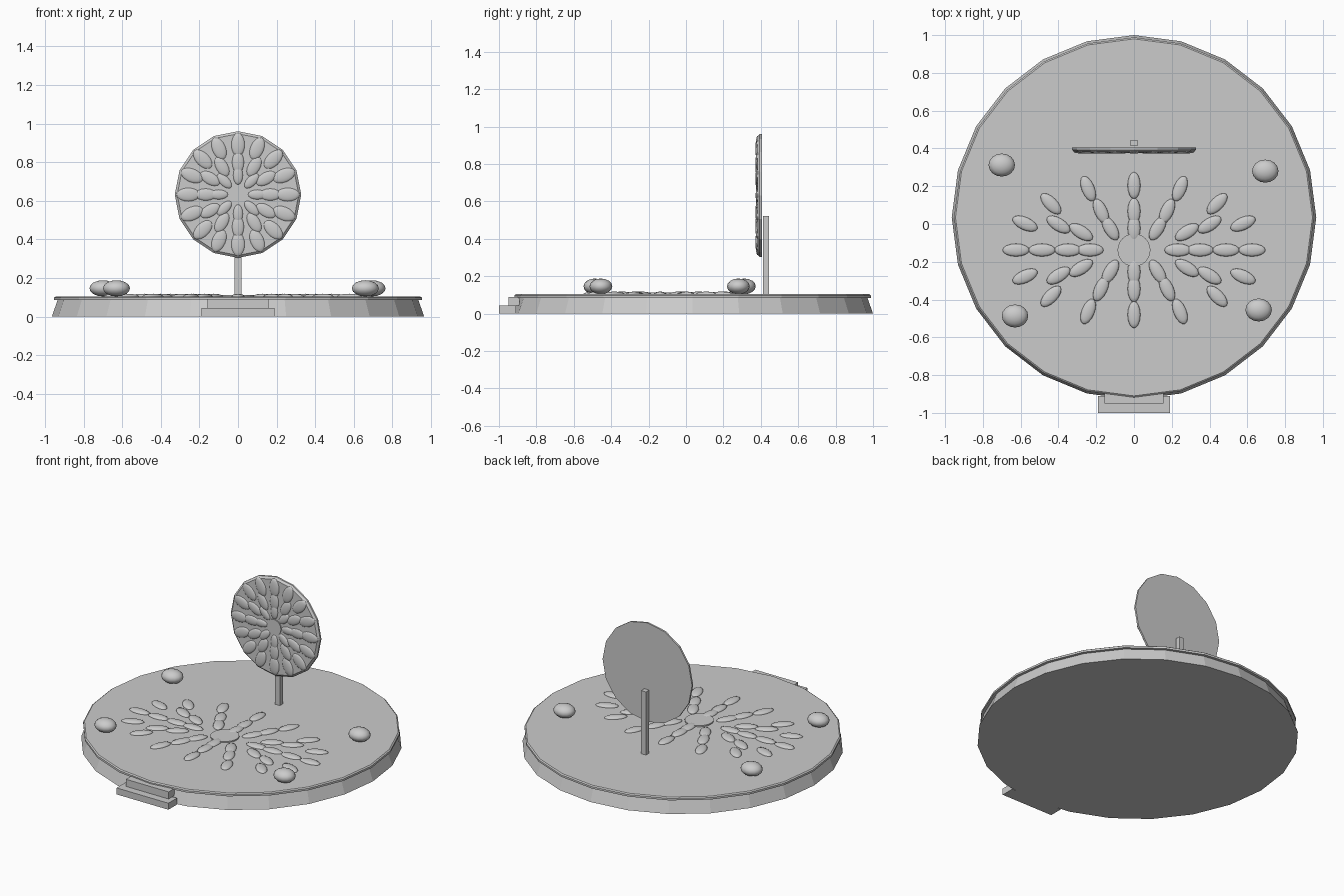
import bpy, bmesh
from math import sin, cos, pi, atan2
from mathutils import Matrix, Vector

if "Cube" in bpy.data.objects:
    bpy.data.objects.remove(bpy.data.objects["Cube"])


def finish(name, bm, smooth=False):
    bmesh.ops.recalc_face_normals(bm, faces=bm.faces)
    me = bpy.data.meshes.new(name)
    bm.to_mesh(me)
    bm.free()
    for p in me.polygons:
        p.use_smooth = smooth
    ob = bpy.data.objects.new(name, me)
    bpy.context.collection.objects.link(ob)
    return ob


def lathe(name, profile, sides, matrix):
    """Closed turned solid from (radius, height) points, first vertex at +Y."""
    bm = bmesh.new()
    rings = []
    for r, z in profile:
        rings.append([bm.verts.new((r * sin(2 * pi * i / sides), r * cos(2 * pi * i / sides), z))
                      for i in range(sides)])
    for a, b in zip(rings, rings[1:]):
        for i in range(sides):
            j = (i + 1) % sides
            bm.faces.new((a[i], a[j], b[j], b[i]))
    bm.faces.new(rings[0])
    bm.faces.new(rings[-1])
    bm.transform(matrix)
    return finish(name, bm)


def box(name, x, y, z):
    bm = bmesh.new()
    bmesh.ops.create_cube(bm, size=1)
    size = Vector((x[1] - x[0], y[1] - y[0], z[1] - z[0]))
    mid = Vector((x[0] + x[1], y[0] + y[1], z[0] + z[1])) / 2
    bm.transform(Matrix.Translation(mid) @ Matrix.Diagonal(size).to_4x4())
    return finish(name, bm)


def petals(name, items, matrix):
    """Flattened ellipsoids; items are (x, y, angle, half length, half width, half height)."""
    bm = bmesh.new()
    for x, y, a, l, w, h in items:
        m = (Matrix.Translation((x, y, 0)) @ Matrix.Rotation(a, 4, 'Z')
             @ Matrix.Diagonal((l, w, h, 1)))
        bmesh.ops.create_uvsphere(bm, u_segments=16, v_segments=8, radius=1, matrix=m)
    bm.transform(matrix)
    return finish(name, bm, True)


# round platform with a thin overhanging deck
base = Matrix.Translation((0, 0.035, 0))
lathe("platform", [(0.965, 0), (0.935, 0.085), (0.953, 0.085), (0.953, 0.098), (0.945, 0.104)],
      24, base)

# front steps
box("lower_step", (-0.19, 0.19), (-1.0, -0.91), (0, 0.043))
box("upper_step", (-0.157, 0.157), (-0.95, -0.89), (0.043, 0.09))

# floor flower: one quadrant of petals, mirrored to the other three
quadrant = [(0.625, 0), (0.577, 0.14), (0.44, 0.245), (0.243, 0.325), (0, 0.342),
            (0.487, 0), (0.40, 0.135), (0.175, 0.205), (0, 0.205),
            (0.35, 0), (0.28, 0.095), (0.125, 0.115), (0, 0.115), (0.232, 0)]
floor_items = []
for px, py in quadrant:
    for sx in ((1, -1) if px else (1,)):
        for sy in ((1, -1) if py else (1,)):
            x, y = px * sx, py * sy
            floor_items.append((x, y, atan2(y / 0.34, x / 0.625), 0.071, 0.034, 0.014))
petals("floor_petals", floor_items, Matrix.Translation((0, -0.138, 0.104)))
lathe("floor_hub", [(0.087, 0.09), (0.087, 0.112)], 24, Matrix.Translation((0, -0.138, 0)))

# rounded stones
for i, (x, y) in enumerate([(-0.70, 0.312), (0.695, 0.28), (-0.63, -0.487), (0.66, -0.455)]):
    petals(f"stone_{i + 1}", [(x, y, 0, 0.07, 0.061, 0.042)], Matrix.Translation((0, 0, 0.146)))

# post behind the upright panel
box("post", (-0.018, 0.018), (0.412, 0.445), (0.09, 0.522))

# upright round panel facing the front: local z points to -Y
stand = Matrix.Translation((0, 0.405, 0.632)) @ Matrix.Rotation(pi / 2, 4, 'X')
lathe("panel", [(0.328, 0), (0.328, 0.012), (0.315, 0.024)], 16, stand)
panel_items = []
for n, r, l, w in [(16, 0.258, 0.062, 0.036), (12, 0.167, 0.058, 0.032), (8, 0.1, 0.05, 0.026)]:
    for i in range(n):
        a = 2 * pi * i / n
        panel_items.append((r * cos(a), r * sin(a), a, l, w, 0.011))
petals("panel_petals", panel_items, stand @ Matrix.Translation((0, 0, 0.022)))
lathe("panel_hub", [(0.052, 0.01), (0.052, 0.03)], 16, stand)
